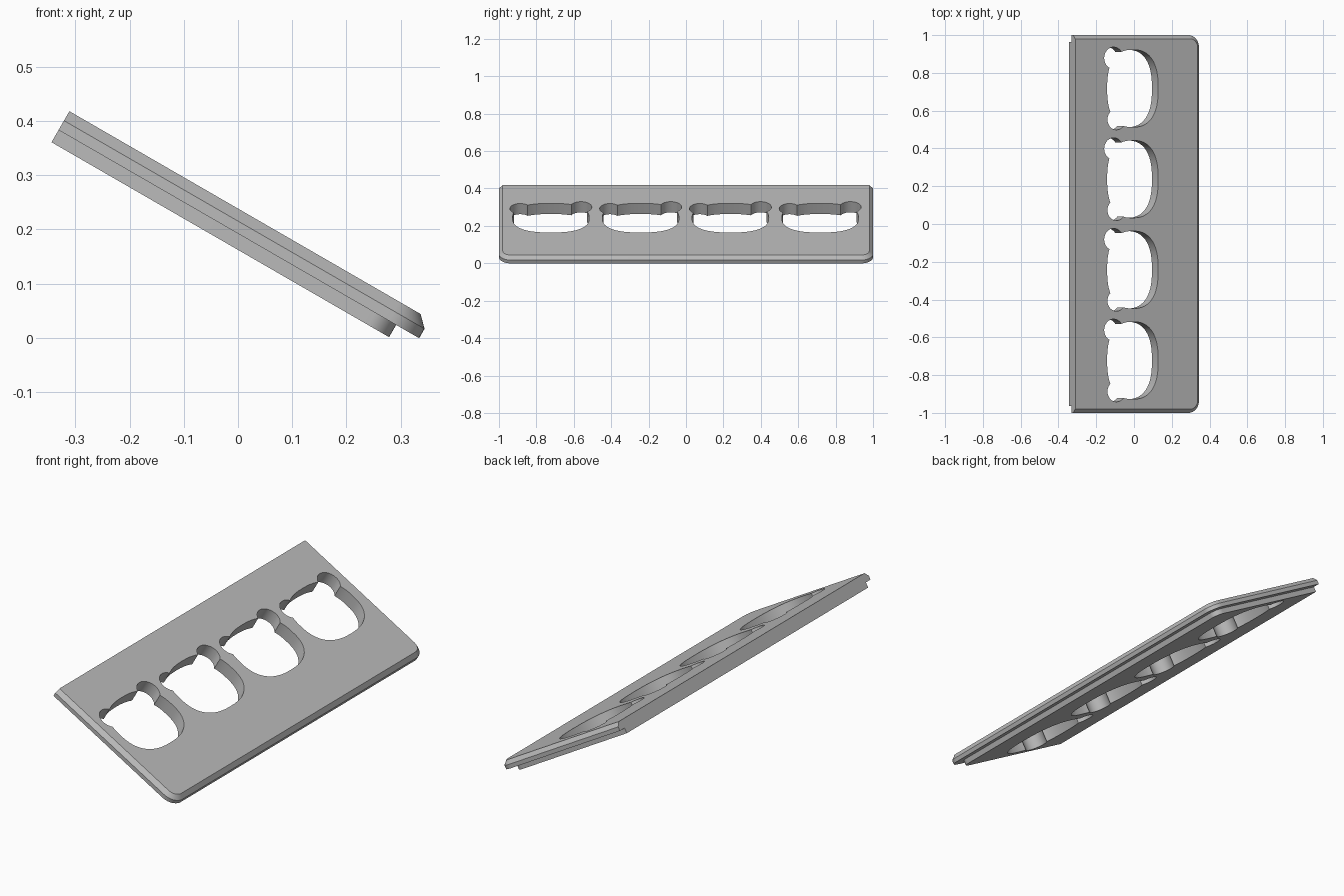
import bpy, bmesh, math
from math import cos, sin, pi
from mathutils import Matrix

cube = bpy.data.objects.get("Cube")
if cube:
    bpy.data.objects.remove(cube)

grey = bpy.data.materials.new("plain grey")
grey.use_nodes = True
grey.diffuse_color = (0.5, 0.5, 0.5, 1)
grey.node_tree.nodes["Principled BSDF"].inputs["Base Color"].default_value = (0.5, 0.5, 0.5, 1)


def loft(name, layers):
    """Solid through matching outlines, each given as (points, height)."""
    bm = bmesh.new()
    rings = [[bm.verts.new((x, y, h)) for x, y in pts] for pts, h in layers]
    for low, high in zip(rings, rings[1:]):
        for i in range(len(low)):
            j = (i + 1) % len(low)
            bm.faces.new((low[i], low[j], high[j], high[i]))
    bm.faces.new(rings[0][::-1])
    bm.faces.new(rings[-1])
    bmesh.ops.recalc_face_normals(bm, faces=bm.faces)
    mesh = bpy.data.meshes.new(name)
    bm.to_mesh(mesh)
    bm.free()
    mesh.materials.append(grey)
    obj = bpy.data.objects.new(name, mesh)
    bpy.context.collection.objects.link(obj)
    return obj


def slab_outline(length, half, radius, steps=10):
    """Rectangle with square corners at the raised end, round ones at the low end."""
    arc = [(length - radius + radius * cos(a), half - radius + radius * sin(a))
           for a in (pi / 2 * i / steps for i in range(steps + 1))]
    return [(0, -half)] + [(x, -y) for x, y in arc[::-1]] + arc + [(0, half)]


def oval(cx, cy, rx, ry, power=2, steps=64):
    """Superellipse outline; power 2 is a plain ellipse."""
    def p(t):
        return math.copysign(abs(t) ** (2 / power), t)
    return [(cx + rx * p(cos(2 * pi * i / steps)), cy + ry * p(sin(2 * pi * i / steps)))
            for i in range(steps)]


def combine(target, tool, operation):
    mod = target.modifiers.new("combine", "BOOLEAN")
    mod.operation, mod.solver, mod.object = operation, "EXACT", tool
    bpy.context.view_layer.update()
    graph = bpy.context.evaluated_depsgraph_get()
    mesh = bpy.data.meshes.new_from_object(target.evaluated_get(graph))
    target.modifiers.clear()
    target.data = mesh
    bpy.data.objects.remove(tool)


# Upper slab with a chamfered rim on three sides
edge = slab_outline(0.768, 1, 0.065)
plate = loft("sloped_plate", [(edge, -0.04), (edge, -0.02),
                              (slab_outline(0.748, 0.98, 0.045), 0)])

# Smaller slab stepped in underneath
base = slab_outline(0.719, 0.963, 0.045)
combine(plate, loft("under_slab", [(base, -0.066), (base, -0.03)]), "UNION")

# Four eared cut-outs
for k in range(4):
    y = -0.7225 + 0.48 * k
    for shape in (oval(0.351, y, 0.156, 0.205, 2.5),
                  oval(0.235, y + 0.161, 0.058, 0.058),
                  oval(0.252, y - 0.164, 0.055, 0.055)):
        combine(plate, loft("cutter", [(shape, -0.2), (shape, 0.2)]), "DIFFERENCE")

# Tilt into place and shade
plate.data.transform(Matrix.Translation((-0.311, 0, 0.418)) @ Matrix.Rotation(pi / 6, 4, "Y"))
bpy.ops.object.select_all(action="DESELECT")
plate.select_set(True)
bpy.context.view_layer.objects.active = plate
bpy.ops.object.shade_smooth_by_angle(angle=math.radians(30))
